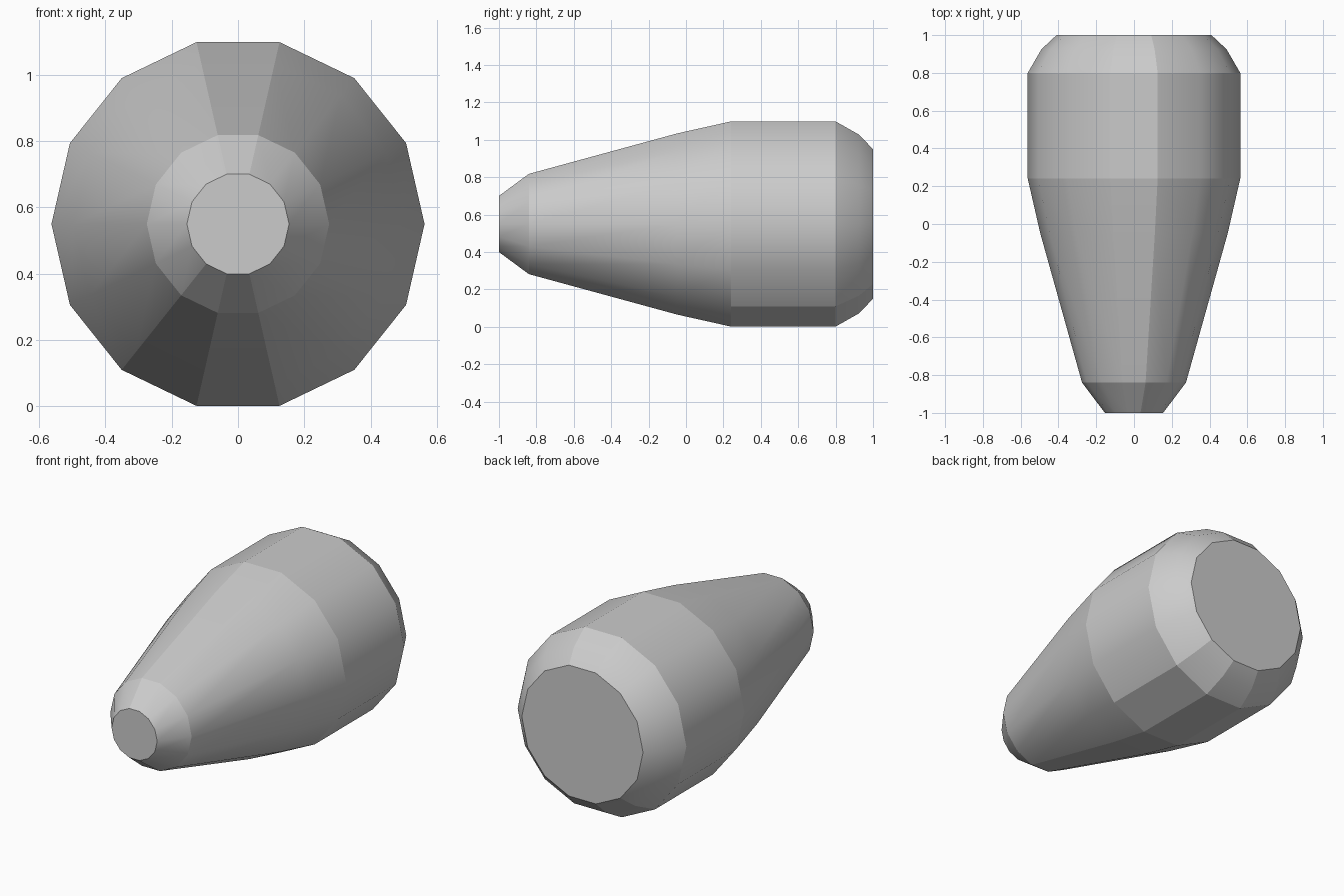
import bpy, bmesh
from math import cos, sin, pi

if "Cube" in bpy.data.objects:
    bpy.data.objects.remove(bpy.data.objects["Cube"])

SIDES = 14
CENTRE_Z = 0.55
# Lengthwise profile: (y, radius, crisp ring?)
PROFILE = [(-1.0, 0.154, True), (-0.84, 0.275, True), (-0.05, 0.496, False),
           (0.24, 0.5625, True), (0.80, 0.5625, True), (0.925, 0.49, False),
           (1.0, 0.41, True)]
CREASES = {3, 4, 9, 10, 11}      # lengthwise edges kept crisp

bm = bmesh.new()

# Rings of the tapered body
rings = []
for y, r, crisp in PROFILE:
    rings.append([bm.verts.new((r * cos(2 * pi * k / SIDES), y,
                                CENTRE_Z + r * sin(2 * pi * k / SIDES)))
                  for k in range(SIDES)])

# Side walls
for a, b in zip(rings, rings[1:]):
    for k in range(SIDES):
        n = (k + 1) % SIDES
        bm.faces.new((a[k], a[n], b[n], b[k])).smooth = True

# Flat end caps
bm.faces.new(rings[0])
bm.faces.new(rings[-1])
bmesh.ops.recalc_face_normals(bm, faces=bm.faces[:])

# Crisp rings and lengthwise creases
for i, ring in enumerate(rings):
    for k in range(SIDES):
        if PROFILE[i][2]:
            bm.edges.get((ring[k], ring[(k + 1) % SIDES])).smooth = False
        if i + 1 < len(rings) and (k in CREASES or (k == 12 and i >= 3)):
            bm.edges.get((ring[k], rings[i + 1][k])).smooth = False

mesh = bpy.data.meshes.new("tapered_body")
bm.to_mesh(mesh)
bm.free()
body = bpy.data.objects.new("tapered_body", mesh)
bpy.context.collection.objects.link(body)
